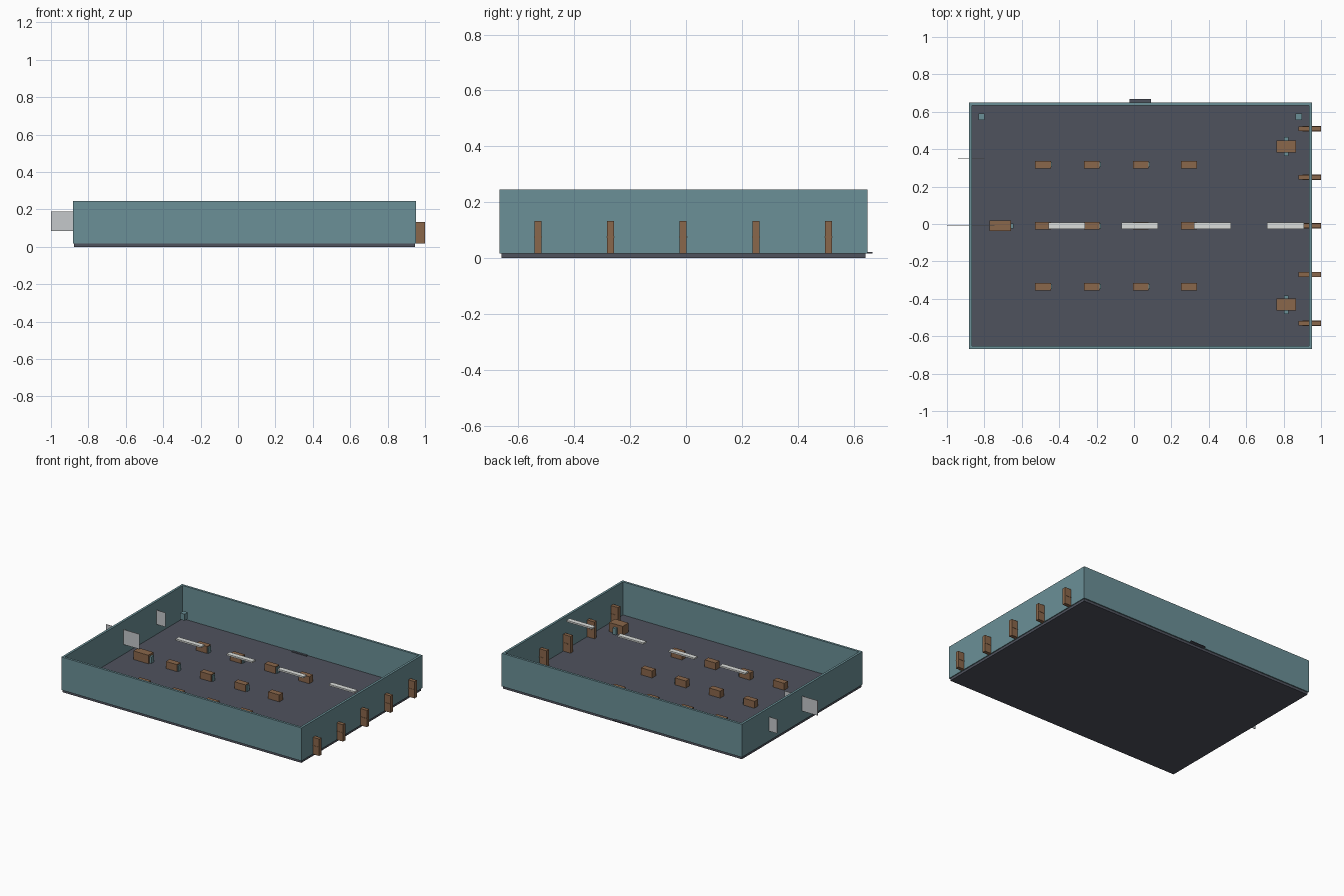
import bpy

if "Cube" in bpy.data.objects:
    bpy.data.objects.remove(bpy.data.objects["Cube"], do_unlink=True)


def material(name, rgb):
    m = bpy.data.materials.new(name)
    m.use_nodes = True
    m.diffuse_color = (*rgb, 1)
    m.node_tree.nodes["Principled BSDF"].inputs["Base Color"].default_value = (*rgb, 1)
    return m


TEAL = material("teal paint", (0.147, 0.28, 0.31))
SLATE = material("slate floor", (0.078, 0.085, 0.11))
WOOD = material("brown wood", (0.255, 0.135, 0.07))
GREY = material("light grey", (0.56, 0.58, 0.60))
WHITE = material("white lamp", (0.72, 0.74, 0.72))


def box(name, mat, x, y, z):
    """Box given by its (low, high) range on each axis."""
    sides = (x, y, z)
    bpy.ops.mesh.primitive_cube_add(size=1, location=[(a + b) / 2 for a, b in sides])
    ob = bpy.context.object
    ob.name = name
    for v in ob.data.vertices:
        for i, (a, b) in enumerate(sides):
            v.co[i] *= b - a
    ob.data.materials.append(mat)
    return ob


def around(c, half):
    return (c - half, c + half)


FLOOR = 0.017
TOP = 0.245
LEFT, RIGHT, FRONT, BACK = -0.882, 0.952, -0.667, 0.65
T = 0.016
MID = -0.01

# Floor slab and the thin sill at the back
box("floor", SLATE, (-0.877, 0.946), (-0.66, 0.643), (0, FLOOR))
box("back_sill", SLATE, (-0.025, 0.09), (0.62, 0.667), (0.016, 0.021))

# Four walls
wall_z = (FLOOR, TOP)
box("front_wall", TEAL, (LEFT, RIGHT), (FRONT, FRONT + T), wall_z)
box("back_wall", TEAL, (LEFT, RIGHT), (BACK - T, BACK), wall_z)
box("right_wall", TEAL, (LEFT, LEFT + T), (FRONT + T, BACK - T), wall_z)
box("left_wall", TEAL, (RIGHT - T, RIGHT), (FRONT + T, BACK - T), wall_z)

# Rows of desks with a seat tucked behind each
for y in (-0.335, MID, 0.318):
    for x in (-0.487, -0.226, 0.036, 0.294):
        box("desk", WOOD, around(x, 0.042), around(y, 0.02), (FLOOR, 0.065))
        if x < 0.2:
            box("seat", TEAL, (x + 0.02, x + 0.049), around(y, 0.013), (FLOOR, 0.058))

# Large desks with seats
box("main_desk", WOOD, (-0.772, -0.658), around(MID, 0.028), (FLOOR, 0.076))
box("main_seat", TEAL, (-0.68, -0.645), around(MID, 0.013), (FLOOR, 0.062))
for y in (-0.431, 0.414):
    box("side_desk", WOOD, around(0.815, 0.052), around(y, 0.032), (FLOOR, 0.08))
    box("side_seats", TEAL, around(0.815, 0.012), around(y, 0.05), (FLOOR, 0.06))

# Tall cabinets set through the left wall, each with a shelf ledge
for i in range(5):
    y = MID + (i - 2) * 0.26
    box("cabinet", WOOD, (0.88, 1.0), around(y, 0.0125), (FLOOR, 0.133))
    box("cabinet_shelf", WOOD, (0.9, 0.999), around(y, 0.0145), around(0.076, 0.002))

# Hanging strip lamps
for i in range(4):
    box("strip_lamp", WHITE, around(-0.36 + i * 0.39, 0.098), around(MID, 0.017), (0.228, 0.239))

# Upright boards set through the right wall
box("large_board", GREY, (-1.0, -0.745), around(MID, 0.002), (0.085, 0.188))
box("small_board", GREY, (-0.942, -0.8), around(0.352, 0.002), (0.085, 0.183))

# Corner boxes near the back
for x in (-0.815, 0.88):
    box("corner_box", TEAL, around(x, 0.017), around(0.574, 0.017), (0.05, 0.095))
